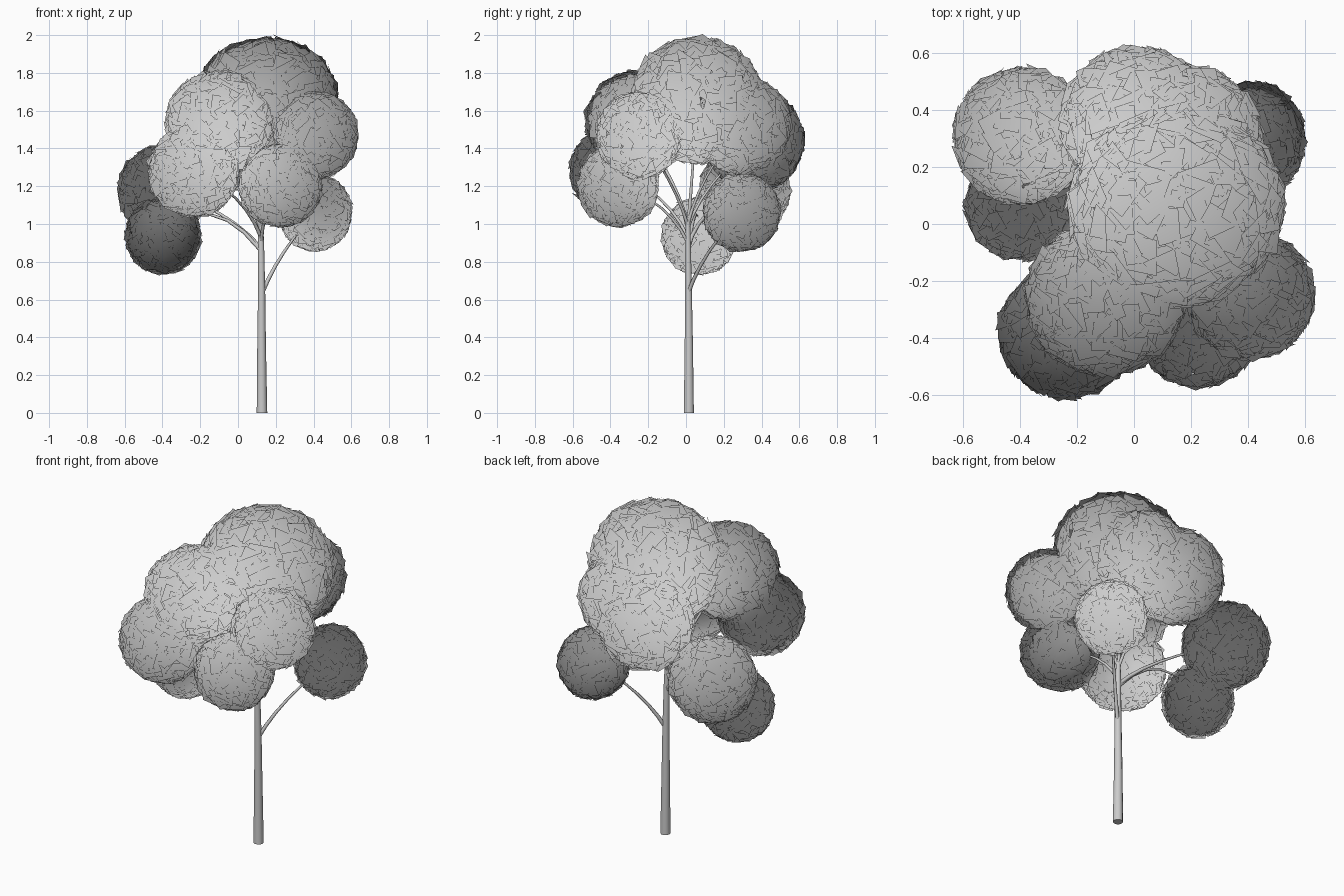
import bpy, bmesh, math, random
from mathutils import Vector, Matrix

if "Cube" in bpy.data.objects:
    bpy.data.objects.remove(bpy.data.objects["Cube"])

random.seed(7)

CANOPY_CENTRE = Vector((0, 0, 1.15))

# Foliage clumps: name, centre, radii
CLUMPS = [
    ("crown", (0.15, 0.06, 1.655), (0.375, 0.34, 0.325)),
    ("upper_front", (-0.10, -0.26, 1.54), (0.275, 0.265, 0.265)),
    ("front_left", (-0.235, -0.38, 1.28), (0.235, 0.23, 0.235)),
    ("front_right", (0.225, -0.36, 1.205), (0.215, 0.21, 0.215)),
    ("right", (0.41, -0.25, 1.47), (0.22, 0.22, 0.225)),
    ("back_right", (0.19, 0.295, 1.52), (0.255, 0.255, 0.255)),
    ("back", (0.01, 0.365, 1.44), (0.26, 0.255, 0.26)),
    ("back_left", (-0.395, 0.31, 1.18), (0.235, 0.235, 0.235)),
    ("low_left", (-0.395, 0.07, 0.935), (0.195, 0.195, 0.2)),
    ("low_right", (0.41, 0.295, 1.06), (0.19, 0.2, 0.2)),
]

# Branch to each clump: start point on the trunk, bend point, start radius
BRANCHES = {
    "crown": ((0.12, 0.01, 0.98), (0.11, 0.03, 1.2), 0.012),
    "upper_front": ((0.122, 0.01, 0.98), (0.03, -0.03, 1.2), 0.013),
    "front_left": ((0.122, 0.01, 0.93), (0.03, -0.1, 1.17), 0.010),
    "front_right": ((0.122, 0.01, 0.90), (0.14, -0.09, 1.12), 0.010),
    "right": ((0.12, 0.01, 0.99), (0.17, -0.06, 1.23), 0.010),
    "back_right": ((0.12, 0.01, 1.0), (0.15, 0.07, 1.25), 0.010),
    "back": ((0.12, 0.01, 0.98), (0.09, 0.08, 1.2), 0.010),
    "back_left": ((0.122, 0.01, 0.87), (-0.05, 0.06, 1.08), 0.012),
    "low_left": ((0.122, 0.01, 0.86), (-0.15, 0.06, 1.2), 0.011),
    "low_right": ((0.125, 0.01, 0.63), (0.22, 0.09, 0.86), 0.012),
}


def make_object(name, bm):
    mesh = bpy.data.meshes.new(name)
    bm.to_mesh(mesh)
    bm.free()
    obj = bpy.data.objects.new(name, mesh)
    bpy.context.collection.objects.link(obj)
    return obj


def tube(name, points, radii, sides=8):
    """Tapered tube through a list of points."""
    bm = bmesh.new()
    pts = [Vector(p) for p in points]
    rings = []
    for i, p in enumerate(pts):
        d = (pts[min(i + 1, len(pts) - 1)] - pts[max(i - 1, 0)]).normalized()
        u = d.cross(Vector((0, 1, 0.01))).normalized()
        v = d.cross(u)
        angles = [math.tau * k / sides for k in range(sides)]
        rings.append([bm.verts.new(p + radii[i] * (u * math.cos(a) + v * math.sin(a))) for a in angles])
    for r0, r1 in zip(rings, rings[1:]):
        for k in range(sides):
            n = (k + 1) % sides
            bm.faces.new((r0[k], r0[n], r1[n], r1[k]))
    bm.faces.new(rings[0])
    bm.faces.new(rings[-1])
    bmesh.ops.recalc_face_normals(bm, faces=bm.faces[:])
    obj = make_object(name, bm)
    for f in obj.data.polygons:
        f.use_smooth = len(f.vertices) == 4
    return obj


def leaf_clump(name, centre, radii, count=500):
    """Square leaf cards lying along an ellipsoid with a random spin and tilt."""
    bm = bmesh.new()
    size = 0.19 * sum(radii) / 3
    for i in range(count):
        z = 1 - 2 * (i + 0.5) / count
        a = i * 2.39996 + random.uniform(-0.3, 0.3)
        s = math.sqrt(1 - z * z)
        n = Vector((s * math.cos(a), s * math.sin(a), z))
        pos = Vector(centre) + Vector([n[k] * radii[k] for k in range(3)]) * random.uniform(0.96, 0.99)
        tilt = Vector([random.uniform(-0.2, 0.2) for _ in range(3)])
        rot = (n + tilt).to_track_quat('Z', 'Y').to_matrix() @ Matrix.Rotation(random.uniform(0, math.tau), 3, 'Z')
        h = size * random.uniform(0.8, 1.15)
        corners = ((-h, -h), (h, -h), (h, h), (-h, h))
        bm.faces.new([bm.verts.new(pos + rot @ Vector((x, y, 0))) for x, y in corners])
    obj = make_object(name, bm)
    # Soft canopy shading: normals fan out from the middle of the whole crown
    mesh = obj.data
    for f in mesh.polygons:
        f.use_smooth = True
    mesh.normals_split_custom_set_from_vertices([(v.co - CANOPY_CENTRE).normalized() for v in mesh.vertices])
    return obj


# Trunk
tube("trunk", [(0.127, 0.015, 0), (0.125, 0.015, 0.35), (0.125, 0.013, 0.65), (0.122, 0.01, 0.9), (0.12, 0.01, 1.02)],
     [0.028, 0.023, 0.019, 0.016, 0.012], 10)

# Branches and foliage
for name, centre, radii in CLUMPS:
    start, bend, r = BRANCHES[name]
    a, b, c = Vector(start), Vector(bend), Vector(centre)
    steps = [k / 6 for k in range(7)]
    path = [a * (1 - t) ** 2 + b * 2 * t * (1 - t) + c * t * t for t in steps]
    tube(name + "_branch", path, [r * (1 - 0.65 * t) for t in steps], 6)
    leaf_clump(name + "_leaves", centre, radii)
